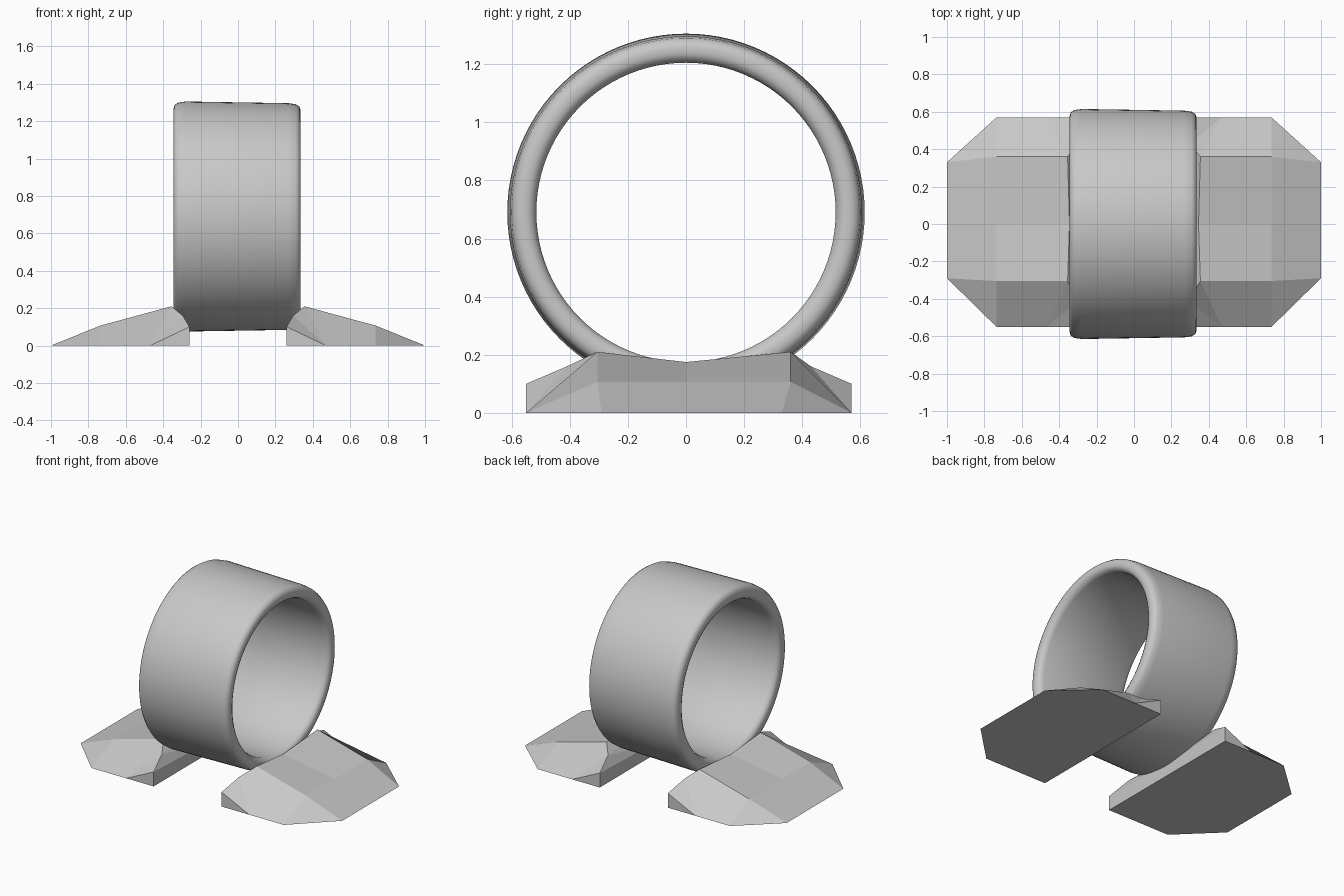
import bpy, bmesh, math

if "Cube" in bpy.data.objects:
    bpy.data.objects.remove(bpy.data.objects["Cube"])

grey = bpy.data.materials.new("light grey")
grey.diffuse_color = (0.58, 0.58, 0.58, 1)
grey.use_nodes = True
grey.node_tree.nodes["Principled BSDF"].inputs["Base Color"].default_value = grey.diffuse_color


def make_object(name, bm):
    bmesh.ops.remove_doubles(bm, verts=bm.verts[:], dist=0.0005)
    bmesh.ops.recalc_face_normals(bm, faces=bm.faces[:])
    mesh = bpy.data.meshes.new(name)
    bm.to_mesh(mesh)
    bm.free()
    mesh.materials.append(grey)
    obj = bpy.data.objects.new(name, mesh)
    bpy.context.collection.objects.link(obj)
    return obj


# Ring: rounded band profile (x, radius) turned around the x axis
profile = [(-0.28, 0.615), (-0.32, 0.609), (-0.338, 0.597), (-0.345, 0.575),
           (-0.345, 0.545), (-0.335, 0.526), (-0.31, 0.515),
           (0.30, 0.515), (0.325, 0.526), (0.335, 0.545),
           (0.335, 0.57), (0.328, 0.588), (0.31, 0.6), (0.27, 0.606)]
SEG = 96
CENTRE_Z = 0.69
bm = bmesh.new()
loops = []
for i in range(SEG):
    a = 2 * math.pi * i / SEG
    loops.append([bm.verts.new((x, r * math.sin(a), CENTRE_Z + r * math.cos(a)))
                  for x, r in profile])
for i in range(SEG):
    p, q = loops[i], loops[(i + 1) % SEG]
    for j in range(len(profile)):
        k = (j + 1) % len(profile)
        bm.faces.new((p[j], p[k], q[k], q[j]))
ring = make_object("ring", bm)
bpy.context.view_layer.objects.active = ring
ring.select_set(True)
bpy.ops.object.shade_smooth_by_angle(angle=math.radians(40))


# Feet: faceted wedges, each made of a back half and a front half
def foot(name, sx):
    bm = bmesh.new()
    # y of toe corner, outer side, top edge, shoulder
    for toe, side, top, shoulder in ((0.33, 0.57, 0.36, 0.43),
                                     (-0.29, -0.55, -0.305, -0.41)):
        pts = {
            "toe_mid": (1.0, 0.0, 0.0), "knee_mid": (0.735, 0.0, 0.107),
            "top_mid": (0.345, 0.0, 0.175), "in_mid": (0.26, 0.0, 0.08),
            "base_mid": (0.26, 0.0, 0.0),
            "toe": (1.0, toe, 0.0), "knee": (0.735, top, 0.107),
            "top": (0.355, top, 0.21), "shoulder": (0.295, shoulder, 0.16),
            "side": (0.735, side, 0.0), "heel": (0.47, side, 0.0),
            "in_top": (0.26, side, 0.1), "base": (0.26, side, 0.0),
        }
        v = {k: bm.verts.new((sx * x, y, z)) for k, (x, y, z) in pts.items()}
        for keys in ("toe_mid toe knee knee_mid", "knee_mid knee top top_mid",
                     "toe side knee", "side heel top knee",
                     "heel shoulder top", "heel in_top shoulder",
                     "heel base in_top", "base base_mid in_mid in_top",
                     "in_top in_mid shoulder", "shoulder in_mid top_mid",
                     "shoulder top_mid top",
                     "toe_mid base_mid base heel side toe"):
            bm.faces.new([v[k] for k in keys.split()])
    return make_object(name, bm)


foot("right_foot", 1)
foot("left_foot", -1)
